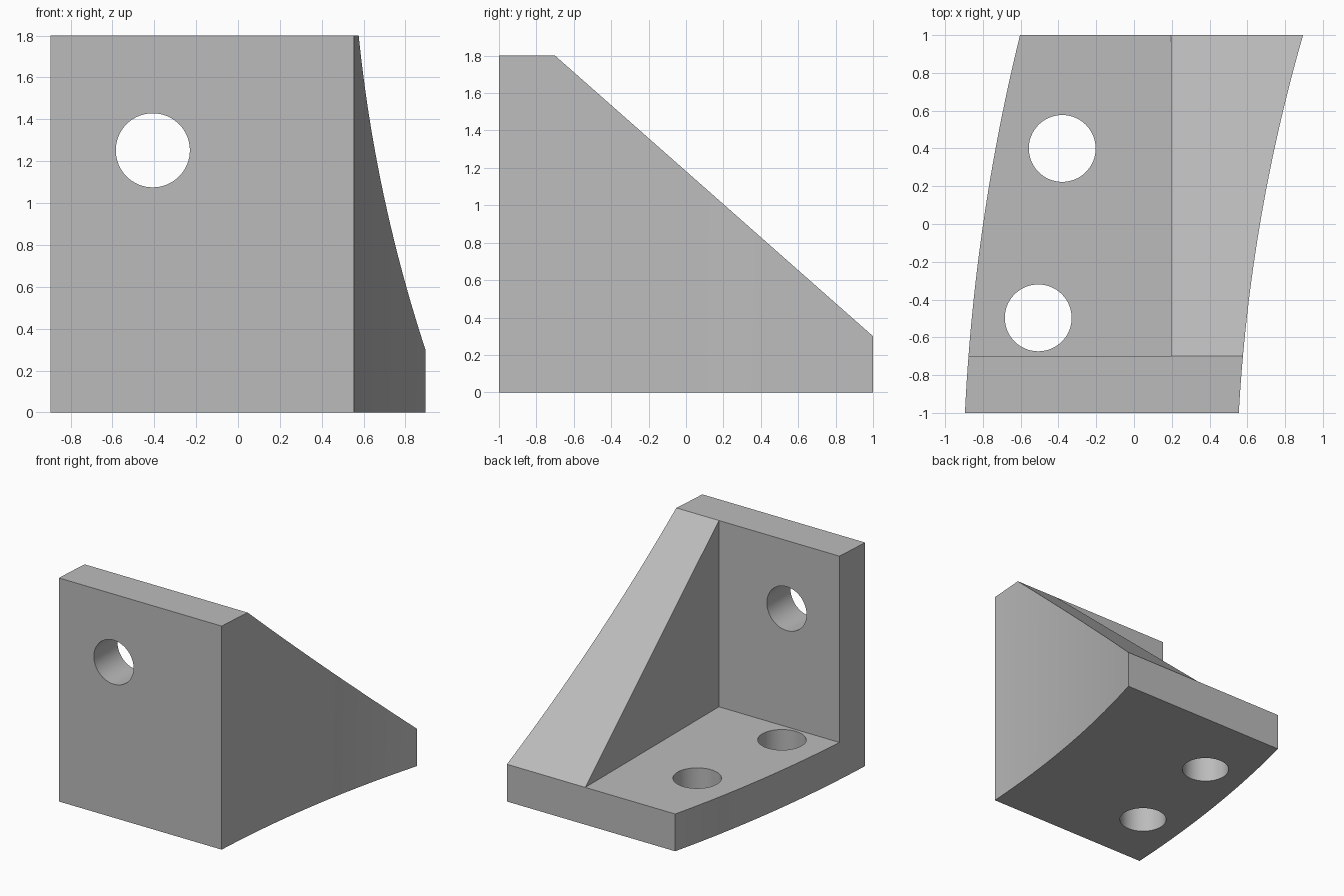
import bpy, bmesh, math
from mathutils import Vector, Matrix

cube = bpy.data.objects.get("Cube")
if cube:
    bpy.data.objects.remove(cube, do_unlink=True)

grey = bpy.data.materials.new("plain grey")
grey.use_nodes = True
colour = (0.5, 0.5, 0.5, 1)
grey.diffuse_color = colour
grey.node_tree.nodes["Principled BSDF"].inputs["Base Color"].default_value = colour


def prism(name, outline, offset):
    """Solid made by extruding a closed outline along an offset."""
    bm = bmesh.new()
    face = bm.faces.new([bm.verts.new(p) for p in outline])
    moved = bmesh.ops.extrude_face_region(bm, geom=[face])["geom"]
    verts = [v for v in moved if isinstance(v, bmesh.types.BMVert)]
    bmesh.ops.translate(bm, verts=verts, vec=offset)
    bmesh.ops.recalc_face_normals(bm, faces=bm.faces)
    mesh = bpy.data.meshes.new(name)
    bm.to_mesh(mesh)
    bm.free()
    mesh.materials.append(grey)
    obj = bpy.data.objects.new(name, mesh)
    bpy.context.collection.objects.link(obj)
    return obj


def hole(name, centre, axis, radius=0.177, length=0.9, sides=64):
    """Round cutter centred on a point, running along an axis."""
    turn = Vector((0, 0, 1)).rotation_difference(axis).to_matrix()
    ring = []
    for i in range(sides):
        a = math.tau * i / sides
        ring.append(Vector(centre) + turn @ Vector(
            (radius * math.cos(a), radius * math.sin(a), -length / 2)))
    return prism(name, ring, Vector(axis) * length)


def combine(target, tool, operation):
    mod = target.modifiers.new(tool.name, "BOOLEAN")
    mod.operation, mod.solver, mod.object = operation, "EXACT", tool
    bpy.context.view_layer.objects.active = target
    bpy.ops.object.modifier_apply(modifier=mod.name)
    bpy.data.objects.remove(tool, do_unlink=True)


# Footprint between two concentric arcs
CX, CY, STEPS = 9.541, -1.5, 24
ys = [-1 + 2 * i / STEPS for i in range(STEPS + 1)]


def arc(radius, y):
    return CX - math.sqrt(radius ** 2 - (y - CY) ** 2)


footprint = [(arc(9.0, y), y, -0.5) for y in ys]
footprint += [(arc(10.448, y), y, -0.5) for y in reversed(ys)]
bracket = prism("angle_bracket", footprint, Vector((0, 0, 3)))

# Sloping side profile
side = [(-1.5, -1.5, 0), (-1.5, 1, 0), (-1.5, 1, 0.3),
        (-1.5, -0.7, 1.8), (-1.5, -1.5, 1.8)]
combine(bracket, prism("side_profile", side, Vector((3, 0, 0))), "INTERSECT")

# Pocket that leaves the base, upright plate and solid rib
pocket = [(-1.5, -0.7, 0.3), (0.197, -0.7, 0.3),
          (0.197, 1.5, 0.3), (-1.5, 1.5, 0.3)]
combine(bracket, prism("pocket", pocket, Vector((0, 0, 2))), "DIFFERENCE")

# Screw holes
up, forward = Vector((0, 0, 1)), Vector((0, 1, 0))
for name, centre, axis in (("base_hole_back", (-0.38, 0.4, 0.15), up),
                           ("base_hole_front", (-0.507, -0.497, 0.15), up),
                           ("plate_hole", (-0.407, -0.85, 1.252), forward)):
    combine(bracket, hole(name, centre, axis), "DIFFERENCE")

# Smooth curved walls and bores, crisp edges elsewhere
bpy.ops.object.select_all(action="DESELECT")
bracket.select_set(True)
bpy.context.view_layer.objects.active = bracket
bpy.ops.object.shade_smooth_by_angle(angle=math.radians(20))
